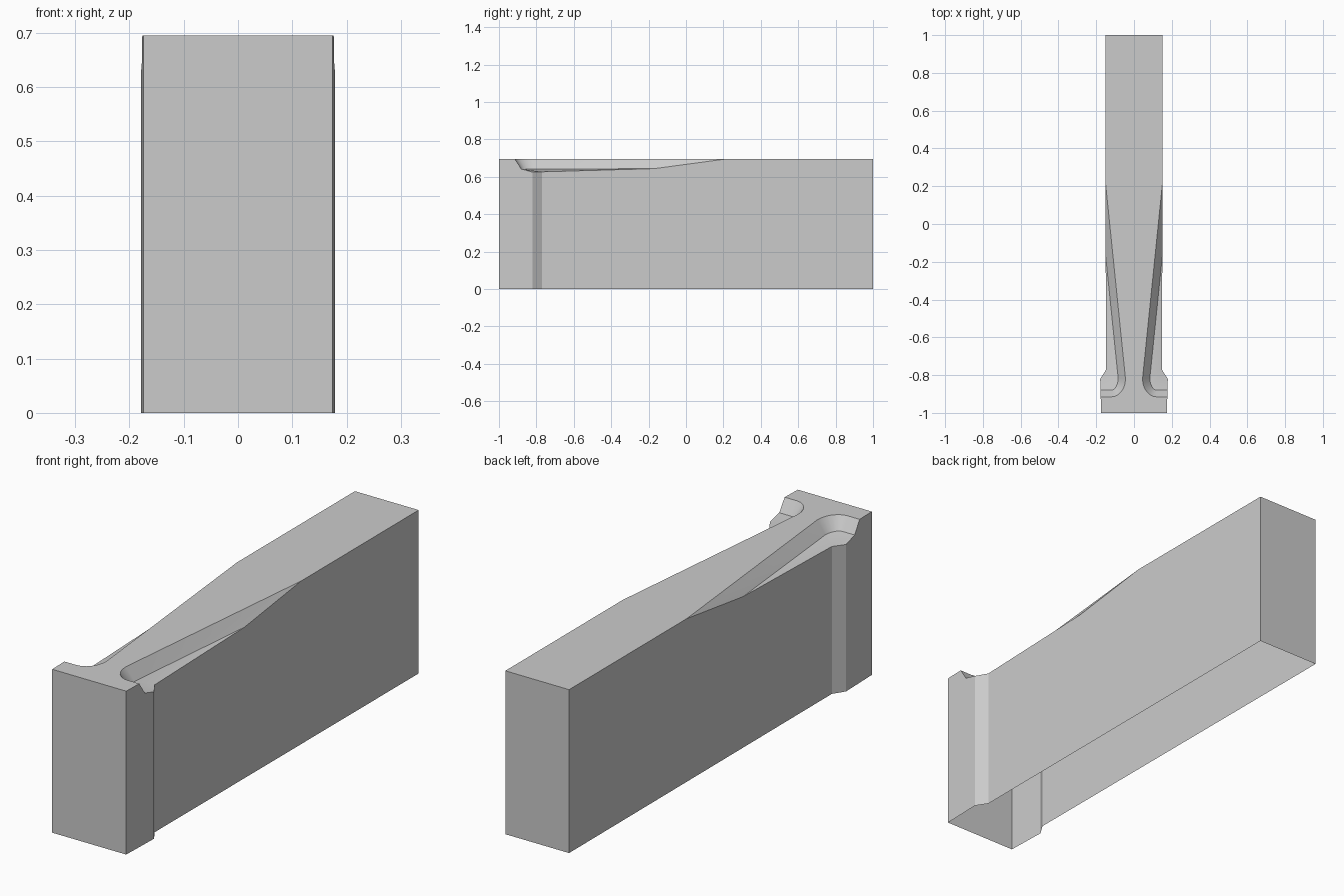
import bpy, bmesh, math

cube = bpy.data.objects.get("Cube")
if cube:
    bpy.data.objects.remove(cube, do_unlink=True)

HEIGHT = 0.695
FLOOR = 0.642
STEPS = 6

grey = bpy.data.materials.new("plain_grey")
grey.use_nodes = True
colour = (0.6, 0.6, 0.6, 1)
grey.diffuse_color = colour
grey.node_tree.nodes["Principled BSDF"].inputs["Base Color"].default_value = colour

bm = bmesh.new()


def corner(cx, cy, rx, ry, z):
    """Quarter-round end of a groove, turning from lengthwise to outward."""
    angles = [math.pi / 2 * i / STEPS for i in range(STEPS + 1)]
    return [(cx - rx * math.cos(a), cy - ry * math.sin(a), z) for a in angles]


def head_x(y):
    """The head widens slightly away from its front face."""
    return 0.174 + (y + 1) * 0.028


def side(sign):
    """Side wall, chamfered head and tapering top groove for one side."""
    def v(p):
        return bm.verts.new((p[0] * sign, p[1], p[2]))

    # groove rim on the top face and inner edge of the groove floor
    rim = [v(p) for p in [(0.15, 0.21, HEIGHT)]
           + corner(0.12, -0.82, 0.075, 0.095, HEIGHT)
           + [(head_x(-0.915), -0.915, HEIGHT)]]
    inner = [v(p) for p in [(0.15, -0.17, FLOOR + 0.002)]
             + corner(0.12, -0.815, 0.036, 0.065, FLOOR)
             + [(head_x(-0.88), -0.88, FLOOR)]]
    # outer wall corners
    front_low, front_top = [v((0.174, -1, z)) for z in (0, HEIGHT)]
    head_low, head_top = [v((0.179, -0.82, z)) for z in (0, 0.625)]
    neck_low, neck_top = [v((0.147, -0.77, z)) for z in (0, 0.627)]
    rear_low, rear_top = [v((0.15, 1, z)) for z in (0, HEIGHT)]

    # groove wall and sloping floor
    for i in range(len(rim) - 1):
        bm.faces.new((rim[i], rim[i + 1], inner[i + 1], inner[i]))
    bm.faces.new((inner[0], inner[1], neck_top))
    bm.faces.new(inner[1:] + [head_top, neck_top])
    # head side, chamfer and long side
    bm.faces.new((front_low, head_low, head_top, inner[-1], rim[-1], front_top))
    bm.faces.new((head_low, neck_low, neck_top, head_top))
    bm.faces.new((neck_low, rear_low, rear_top, rim[0], inner[0], neck_top))
    return [front_top] + rim[::-1] + [rear_top], front_low, rear_low


left_edge, left_front, left_rear = side(1)
right_edge, right_front, right_rear = side(-1)

# top, front and rear faces; the underside stays open
bm.faces.new(left_edge + right_edge[::-1])
bm.faces.new((left_front, left_edge[0], right_edge[0], right_front))
bm.faces.new((left_rear, left_edge[-1], right_edge[-1], right_rear))
bmesh.ops.recalc_face_normals(bm, faces=bm.faces[:])

mesh = bpy.data.meshes.new("grooved_block")
bm.to_mesh(mesh)
bm.free()
mesh.materials.append(grey)
block = bpy.data.objects.new("grooved_block", mesh)
bpy.context.collection.objects.link(block)

# smooth only the rounded groove ends
bpy.context.view_layer.objects.active = block
block.select_set(True)
bpy.ops.object.shade_smooth_by_angle(angle=math.radians(25))
